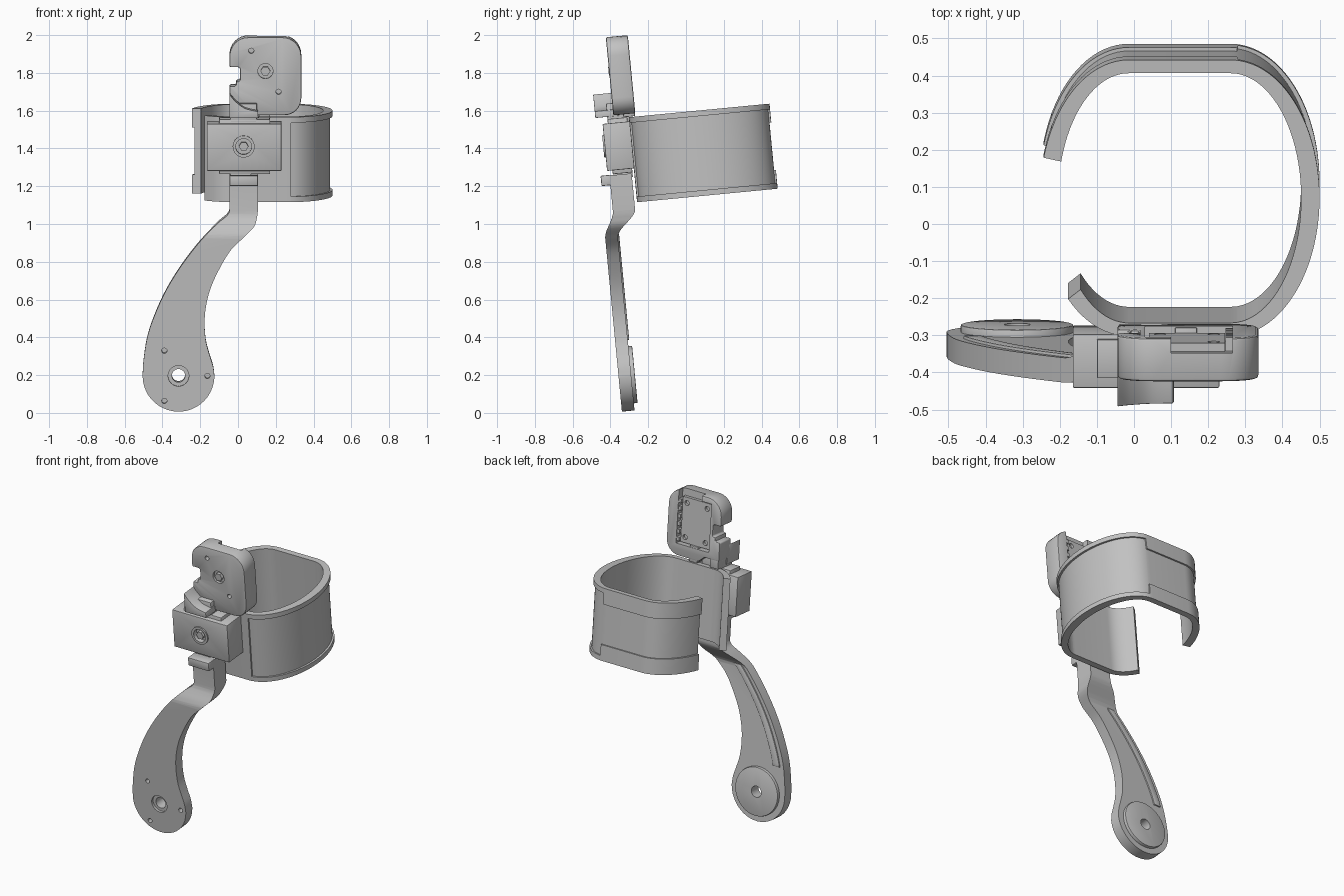
import bpy, bmesh, math
from mathutils import Vector

if "Cube" in bpy.data.objects:
    bpy.data.objects.remove(bpy.data.objects["Cube"])

TILT = math.radians(5.5)      # the whole assembly leans forward

GREY = (0.54, 0.54, 0.54, 1)
grey = bpy.data.materials.new("plain_grey")
grey.use_nodes = True
grey.diffuse_color = GREY
grey.node_tree.nodes["Principled BSDF"].inputs["Base Color"].default_value = GREY


def activate(ob):
    bpy.ops.object.select_all(action='DESELECT')
    ob.select_set(True)
    bpy.context.view_layer.objects.active = ob


def smooth(ob):
    activate(ob)
    bpy.ops.object.shade_smooth_by_angle(angle=math.radians(25))


def finish(name, bm, bevel=0.0):
    bmesh.ops.remove_doubles(bm, verts=bm.verts, dist=1e-5)
    bmesh.ops.recalc_face_normals(bm, faces=bm.faces)
    me = bpy.data.meshes.new(name)
    bm.to_mesh(me)
    bm.free()
    me.materials.append(grey)
    ob = bpy.data.objects.new(name, me)
    bpy.context.collection.objects.link(ob)
    ob.rotation_euler.x = TILT
    activate(ob)
    if bevel:
        m = ob.modifiers.new("bevel", 'BEVEL')
        m.width, m.segments, m.limit_method = bevel, 2, 'ANGLE'
        m.angle_limit = math.radians(50)
        bpy.ops.object.modifier_apply(modifier=m.name)
    smooth(ob)
    return ob


def prism_mesh(pts, v0, v1):
    """Outline in x/z pushed through depth v0..v1."""
    bm = bmesh.new()
    a = [bm.verts.new((x, v0, z)) for x, z in pts]
    b = [bm.verts.new((x, v1, z)) for x, z in pts]
    bm.faces.new(a)
    bm.faces.new(b[::-1])
    for i in range(len(a)):
        j = (i + 1) % len(a)
        bm.faces.new((a[i], b[i], b[j], a[j]))
    return bm


def prism(name, pts, v0, v1, bevel=0.0):
    return finish(name, prism_mesh(pts, v0, v1), bevel)


def rect(x0, x1, z0, z1):
    return [(x0, z0), (x1, z0), (x1, z1), (x0, z1)]


def circle(x, z, r, n=32):
    return [(x + r * math.cos(2 * math.pi * i / n), z + r * math.sin(2 * math.pi * i / n)) for i in range(n)]


def rounded(corners, n=8):
    """Outline from (x, z, radius) corners."""
    out = []
    for i, (x, z, r) in enumerate(corners):
        p = Vector((x, z))
        if not r:
            out.append((x, z))
            continue
        q0, q1 = Vector(corners[i - 1][:2]), Vector(corners[(i + 1) % len(corners)][:2])
        a, b = p + (q0 - p).normalized() * r, p + (q1 - p).normalized() * r
        c = a + b - p
        for k in range(n + 1):
            s = k / n * math.pi / 2
            out.append(tuple(c + (a - c) * math.cos(s) + (b - c) * math.sin(s)))
    return out


def spline(pts, n=6):
    ps = [Vector(p) for p in pts]
    ps = [ps[0]] + ps + [ps[-1]]
    out = []
    for a, b, c, d in zip(ps, ps[1:], ps[2:], ps[3:]):
        for k in range(n):
            t = k / n
            out.append(tuple(0.5 * (2 * b + (c - a) * t + (2 * a - 5 * b + 4 * c - d) * t * t
                                    + (3 * b - a - 3 * c + d) * t ** 3)))
    return out + [tuple(ps[-1])]


def cut(ob, pts, v0, v1):
    tool = prism("cutter", pts, v0, v1)
    tool.hide_render = True
    activate(ob)
    m = ob.modifiers.new("cut", 'BOOLEAN')
    m.operation, m.solver, m.object = 'DIFFERENCE', 'EXACT', tool
    bpy.ops.object.modifier_apply(modifier=m.name)
    bpy.data.objects.remove(tool)
    smooth(ob)


# Cuff: open rounded band with recessed outer panels
LOW, HIGH, MID = 1.135, 1.587, 0.223
LEFT, RIGHT = -0.014, 0.26


def cuff_ring(bm, deg, cx, rim, depth):
    c, s = math.cos(math.radians(deg)), math.sin(math.radians(deg))
    lo, hi = LOW + rim, HIGH - rim
    section = [(0, LOW), (0, lo), (depth, lo), (depth, hi), (0, hi), (0, HIGH), (0.045, HIGH), (0.045, LOW)]
    return [bm.verts.new((cx + c * (0.24 - 1.1 * o), MID + s * (0.374 - 0.8 * o), w)) for o, w in section]


stations = [(d, LEFT, 0.03, 0) for d in range(227, 270, 4)] + [(270, LEFT, 0.03, 0)]
stations += [(270, RIGHT, 0.03, 0), (275, RIGHT, 0.03, 0), (275.3, RIGHT, 0.03, 0.012)]
stations += [(d, RIGHT, 0.03, 0.012) for d in range(280, 445, 4)]
stations += [(445, RIGHT, 0.03, 0.012), (445.6, RIGHT, 0.1, 0.012), (450, RIGHT, 0.1, 0.012)]
stations += [(d, LEFT, 0.1, 0.012) for d in range(450, 523, 4)] + [(523, LEFT, 0.1, 0.012)]
bm = bmesh.new()
rings = [cuff_ring(bm, *s) for s in stations]
for r0, r1 in zip(rings, rings[1:]):
    for i in range(8):
        j = (i + 1) % 8
        bm.faces.new((r0[i], r0[j], r1[j], r1[i]))
bm.faces.new(rings[0])
bm.faces.new(rings[-1][::-1])
finish("cuff", bm)

# Mount block with slide and recessed bolt
block = prism("mount_block", rect(-0.165, 0.23, 1.315, 1.565), -0.293, -0.148, 0.004)
cut(block, circle(0.03, 1.445, 0.045), -0.35, -0.265)
prism("mount_slide", rect(-0.1, 0.17, 1.295, 1.588), -0.265, -0.16, 0.004)
collar = prism("bolt_collar", circle(0.03, 1.445, 0.058), -0.301, -0.28)
cut(collar, circle(0.03, 1.445, 0.042), -0.35, -0.2)
prism("bolt", circle(0.03, 1.445, 0.025, 6), -0.298, -0.25)

# Lower arm: teardrop paddle sweeping up to a straight neck
CX, CZ = -0.315, 0.229
left = spline([(-0.045, 1.1), (-0.06, 1.075), (-0.11, 1.035), (-0.2, 0.945), (-0.3, 0.815),
               (-0.38, 0.685), (-0.44, 0.555), (-0.48, 0.435), (-0.5, 0.31), (-0.505, 0.229)])
bulb = [(CX + 0.19 * math.cos(math.radians(a)), CZ + 0.19 * math.sin(math.radians(a)))
        for a in range(188, 360, 8)]
right = spline([(-0.125, 0.229), (-0.132, 0.28), (-0.152, 0.345), (-0.17, 0.415), (-0.177, 0.505),
                (-0.17, 0.595), (-0.145, 0.695), (-0.1, 0.795), (-0.04, 0.895), (0.03, 0.965),
                (0.085, 1.02), (0.1, 1.065), (0.105, 1.1)])
bm = prism_mesh([(-0.045, 1.29)] + left + bulb + right + [(0.105, 1.29)], -0.337, -0.27)
B0, B1 = 0.96, 1.1
for k in range(9):
    bmesh.ops.bisect_plane(bm, geom=bm.verts[:] + bm.edges[:] + bm.faces[:],
                           plane_co=(0, 0, B0 + (B1 - B0) * k / 8), plane_no=(0, 0, 1))
for v in bm.verts:            # step the neck back toward the cuff
    t = min(1, max(0, (v.co.z - B0) / (B1 - B0)))
    v.co.y += t * t * (3 - 2 * t) * (0.054 if v.co.y < -0.3 else 0.105)
arm = finish("arm", bm)
cut(arm, circle(CX, CZ, 0.035), -0.5, 0)
cut(arm, circle(CX, CZ, 0.055), -0.5, -0.322)
for x, z in ((-0.39, 0.363), (-0.162, 0.229), (-0.39, 0.096)):
    cut(arm, circle(x, z, 0.014, 16), -0.5, -0.3)

# Stiffening rib on the back of the arm and the round pad
edge = [p for p in left if 0.4 < p[1] < 0.99]
prism("arm_rib", [(x + 0.025, z) for x, z in edge] + [(x + 0.075, z) for x, z in edge[::-1]],
      -0.3, -0.262, 0.003)
pad = prism("pivot_pad", circle(CX, CZ, 0.152, 64), -0.29, -0.25, 0.004)
cut(pad, circle(CX, CZ, 0.035), -0.5, 0)

# Latch tab and tongue between arm and block
prism("latch_tab", rect(-0.045, 0.105, 1.238, 1.293), -0.33, -0.27, 0.006)
prism("arm_tongue", rect(-0.04, 0.07, 1.27, 1.34), -0.26, -0.16)

# Head: rounded plate with side notch, screw holes and rear recess
head = prism("head", rounded([
    (-0.045, 2.02, 0.1), (0.335, 2.02, 0.1), (0.335, 1.605, 0.09), (0.1, 1.605, 0), (0.06, 1.64, 0),
    (-0.045, 1.64, 0), (-0.045, 1.76, 0.01), (-0.01, 1.76, 0), (-0.01, 1.785, 0), (0.01, 1.785, 0.01),
    (0.01, 1.86, 0.01), (-0.045, 1.86, 0.01)]), -0.232, -0.115, 0.008)
cut(head, rect(0.03, 0.265, 1.68, 1.985), -0.155, 0)
cut(head, rect(0.1, 0.265, 1.95, 2.1), -0.155, 0)
for x, z in ((0.07, 1.948), (0.215, 1.73)):
    cut(head, circle(x, z, 0.014, 16), -0.3, -0.2)
cut(head, circle(0.145, 1.84, 0.04), -0.3, -0.215)
prism("head_bolt", circle(0.145, 1.84, 0.026, 6), -0.235, -0.2)

# Rear plate with four screw holes and a toothed edge beside it
plate = prism("rear_plate", rect(0.04, 0.245, 1.69, 1.975), -0.165, -0.132)
for x in (0.07, 0.215):
    for z in (1.725, 1.94):
        cut(plate, circle(x, z, 0.016, 16), -0.15, 0)
for i in range(6):
    z = 1.695 + 0.048 * i
    prism("edge_tooth", rect(0.247, 0.27, z, z + 0.024), -0.16, -0.118)

# Hooked lever on the front and the neck under the head
prism("lever", spline([(-0.045, 1.725), (-0.01, 1.685), (0.04, 1.65), (0.105, 1.635)])
      + [(0.108, 1.6), (-0.045, 1.6)], -0.328, -0.2, 0.006)
prism("head_neck", rect(-0.04, 0.1, 1.55, 1.67), -0.265, -0.15, 0.004)
for x in (-0.04, 0.11):
    prism("neck_lug", rect(x, x + 0.06, 1.59, 1.69), -0.18, -0.118, 0.004)
